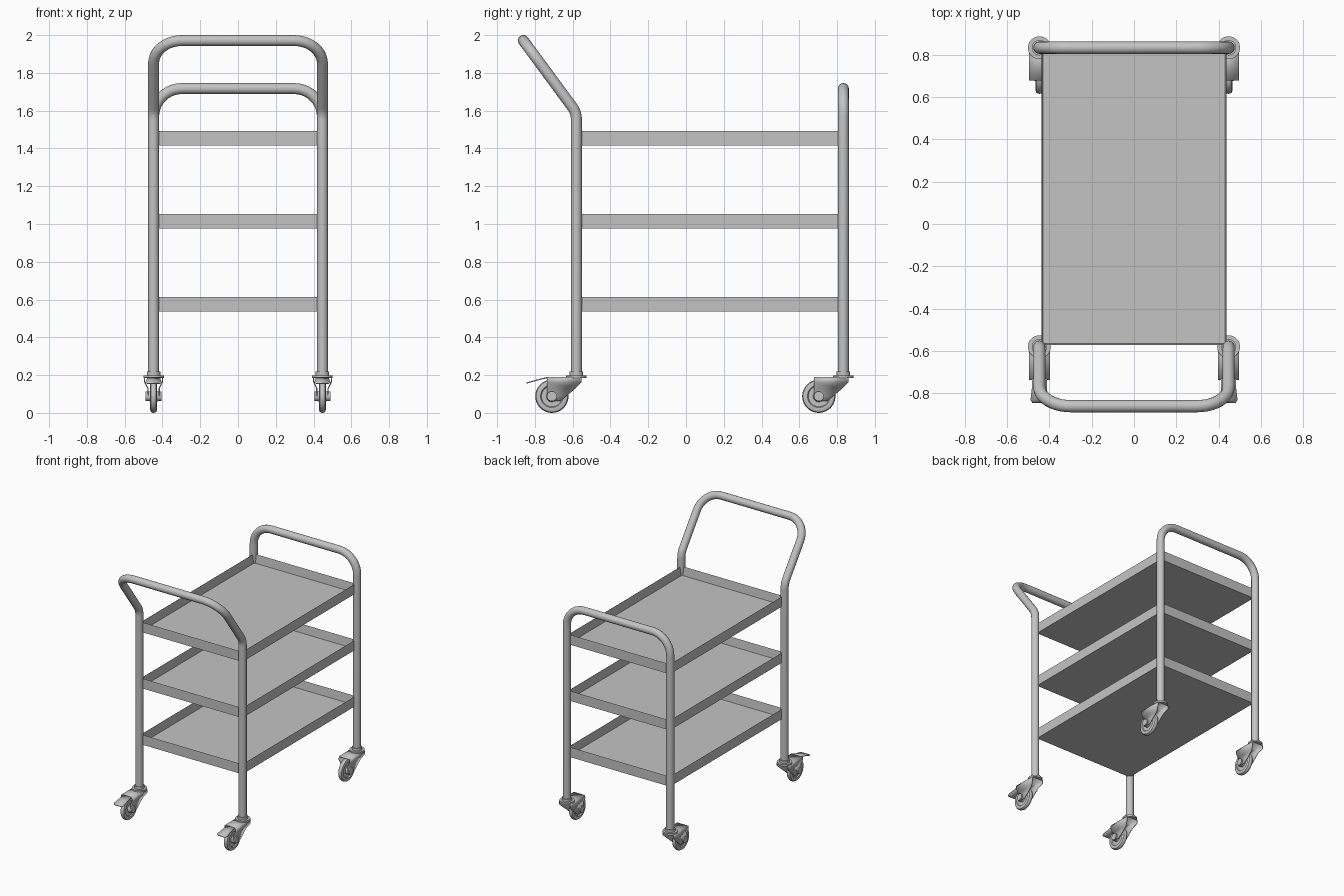
import bpy, bmesh, math
from mathutils import Vector, Matrix

if "Cube" in bpy.data.objects:
    bpy.data.objects.remove(bpy.data.objects["Cube"], do_unlink=True)

COLOR = (0.55, 0.55, 0.55, 1)
steel = bpy.data.materials.new("grey steel")
steel.use_nodes = True
steel.diffuse_color = COLOR
steel.node_tree.nodes["Principled BSDF"].inputs["Base Color"].default_value = COLOR

LEG_X, FRONT_Y, BACK_Y, TUBE = 0.447, -0.58, 0.833, 0.029
AXLE_Y, WHEEL_R = -0.13, 0.088


def activate(ob):
    bpy.ops.object.select_all(action='DESELECT')
    ob.select_set(True)
    bpy.context.view_layer.objects.active = ob


def finish(name, bm, at=(0, 0, 0), smooth=True):
    bmesh.ops.recalc_face_normals(bm, faces=bm.faces)
    me = bpy.data.meshes.new(name)
    bm.to_mesh(me)
    bm.free()
    me.materials.append(steel)
    ob = bpy.data.objects.new(name, me)
    ob.location = at
    bpy.context.collection.objects.link(ob)
    if smooth:
        activate(ob)
        bpy.ops.object.shade_smooth_by_angle(angle=math.radians(35))
    return ob


def rounded_path(corners, radii, steps=10):
    """Replace each inner corner with a circular arc."""
    pts = [Vector(corners[0])]
    for a, b, c, r in zip(corners, corners[1:], corners[2:], radii):
        a, b, c = Vector(a), Vector(b), Vector(c)
        u, v = (a - b).normalized(), (c - b).normalized()
        half = u.angle(v) / 2
        centre = b + (u + v).normalized() * (r / math.sin(half))
        start = b + u * (r / math.tan(half)) - centre
        axis = u.cross(v)
        sweep = math.pi - 2 * half
        for i in range(steps + 1):
            pts.append(centre + Matrix.Rotation(-sweep * i / steps, 3, axis) @ start)
    return pts + [Vector(corners[-1])]


def tube(name, pts):
    cu = bpy.data.curves.new(name, 'CURVE')
    cu.dimensions = '3D'
    cu.bevel_depth = TUBE
    cu.bevel_resolution = 6
    cu.use_fill_caps = True
    sp = cu.splines.new('POLY')
    sp.points.add(len(pts) - 1)
    for p, co in zip(sp.points, pts):
        p.co = (*co, 1)
    cu.materials.append(steel)
    ob = bpy.data.objects.new(name, cu)
    bpy.context.collection.objects.link(ob)
    activate(ob)
    bpy.ops.object.convert(target='MESH')
    bpy.ops.object.shade_smooth_by_angle(angle=math.radians(35))


def cylinder(name, radius, depth, at, axis='Z'):
    bm = bmesh.new()
    bmesh.ops.create_cone(bm, cap_ends=True, segments=32, radius1=radius,
                          radius2=radius, depth=depth)
    if axis == 'X':
        bmesh.ops.rotate(bm, verts=bm.verts, matrix=Matrix.Rotation(math.pi / 2, 3, 'Y'))
    return finish(name, bm, at)


def sheet(name, rows, at, thickness=0.006):
    """Thin folded metal sheet from rows of points."""
    bm = bmesh.new()
    grid = [[bm.verts.new(p) for p in row] for row in rows]
    for r, s in zip(grid, grid[1:]):
        for i in range(len(r) - 1):
            bm.faces.new((r[i], r[i + 1], s[i + 1], s[i]))
    ob = finish(name, bm, at)
    mod = ob.modifiers.new("thickness", 'SOLIDIFY')
    mod.thickness = thickness
    mod.offset = 0


def tray(name, bottom, height=0.078, wall=0.01):
    y0, y1 = FRONT_Y + 0.008, BACK_Y - 0.008
    bm = bmesh.new()
    bmesh.ops.create_cube(bm, size=1)
    bmesh.ops.scale(bm, verts=bm.verts, vec=(0.876, y1 - y0, height))
    top = max(bm.faces, key=lambda f: f.calc_center_median().z)
    bmesh.ops.inset_region(bm, faces=[top], thickness=wall)
    bmesh.ops.translate(bm, verts=top.verts, vec=(0, 0, wall - height))
    finish(name, bm, (0, (y0 + y1) / 2, bottom + height / 2), smooth=False)


def wheel(name, at):
    # Half section of tyre, recessed web and hub, spun round the axle
    half = [(0.024, 0), (0.024, 0.026), (0.01, 0.03), (0.01, 0.055),
            (0.017, 0.06), (0.018, 0.072), (0.014, 0.083), (0.007, 0.087)]
    section = half + [(0, WHEEL_R)] + [(-x, r) for x, r in reversed(half)]
    bm = bmesh.new()
    vs = [bm.verts.new((x, 0, r)) for x, r in section]
    es = [bm.edges.new(pair) for pair in zip(vs, vs[1:])]
    bmesh.ops.spin(bm, geom=vs + es, cent=(0, 0, 0), axis=(1, 0, 0),
                   angle=2 * math.pi, steps=40)
    bmesh.ops.remove_doubles(bm, verts=bm.verts, dist=0.0001)
    finish(name, bm, at)


def caster(tag, x, y, brake):
    cylinder(tag + "_leg_collar", 0.036, 0.022, (x, y, 0.207))
    cylinder(tag + "_swivel_disc", 0.054, 0.014, (x, y, 0.192))
    wheel(tag + "_wheel", (x, y + AXLE_Y, WHEEL_R))
    cylinder(tag + "_axle_bolt", 0.026, 0.084, (x, y + AXLE_Y, WHEEL_R), 'X')
    # Fork levels: height, front, back, half width
    levels = [(0.062, -0.145, -0.085, 0.03), (0.09, -0.156, -0.052, 0.03),
              (0.13, -0.156, -0.005, 0.03), (0.163, -0.156, 0.027, 0.047),
              (0.187, -0.156, 0.027, 0.047)]
    rows = [[(-w, f, z), (-w, b, z)] for z, f, b, w in levels]
    rows += [[(w, f, z), (w, b, z)] for z, f, b, w in reversed(levels)]
    sheet(tag + "_fork", rows, (x, y, 0))
    if brake:
        steps = [(-0.15, 0.188, 0.036), (-0.2, 0.176, 0.036),
                 (-0.25, 0.162, 0.042), (-0.265, 0.157, 0.034)]
        sheet(tag + "_brake_pedal", [[(-w, py, z), (w, py, z)] for py, z, w in steps],
              (x, y, 0))


# Tube frames
tube("front_handle_frame", rounded_path(
    [(-LEG_X, FRONT_Y, 0.2), (-LEG_X, FRONT_Y, 1.59), (-LEG_X, -0.861, 1.971),
     (LEG_X, -0.861, 1.971), (LEG_X, FRONT_Y, 1.59), (LEG_X, FRONT_Y, 0.2)],
    (0.12, 0.15, 0.15, 0.12)))
tube("back_frame", rounded_path(
    [(-LEG_X, BACK_Y, 0.2), (-LEG_X, BACK_Y, 1.717),
     (LEG_X, BACK_Y, 1.717), (LEG_X, BACK_Y, 0.2)], (0.15, 0.15)))

# Shelves
for label, z in (("bottom", 0.536), ("middle", 0.976), ("top", 1.415)):
    tray(label + "_tray", z)

# Casters, with brakes on the front pair
for side, sx in (("left", 1), ("right", -1)):
    caster("front_" + side, sx * LEG_X, FRONT_Y, True)
    caster("back_" + side, sx * LEG_X, BACK_Y, False)
